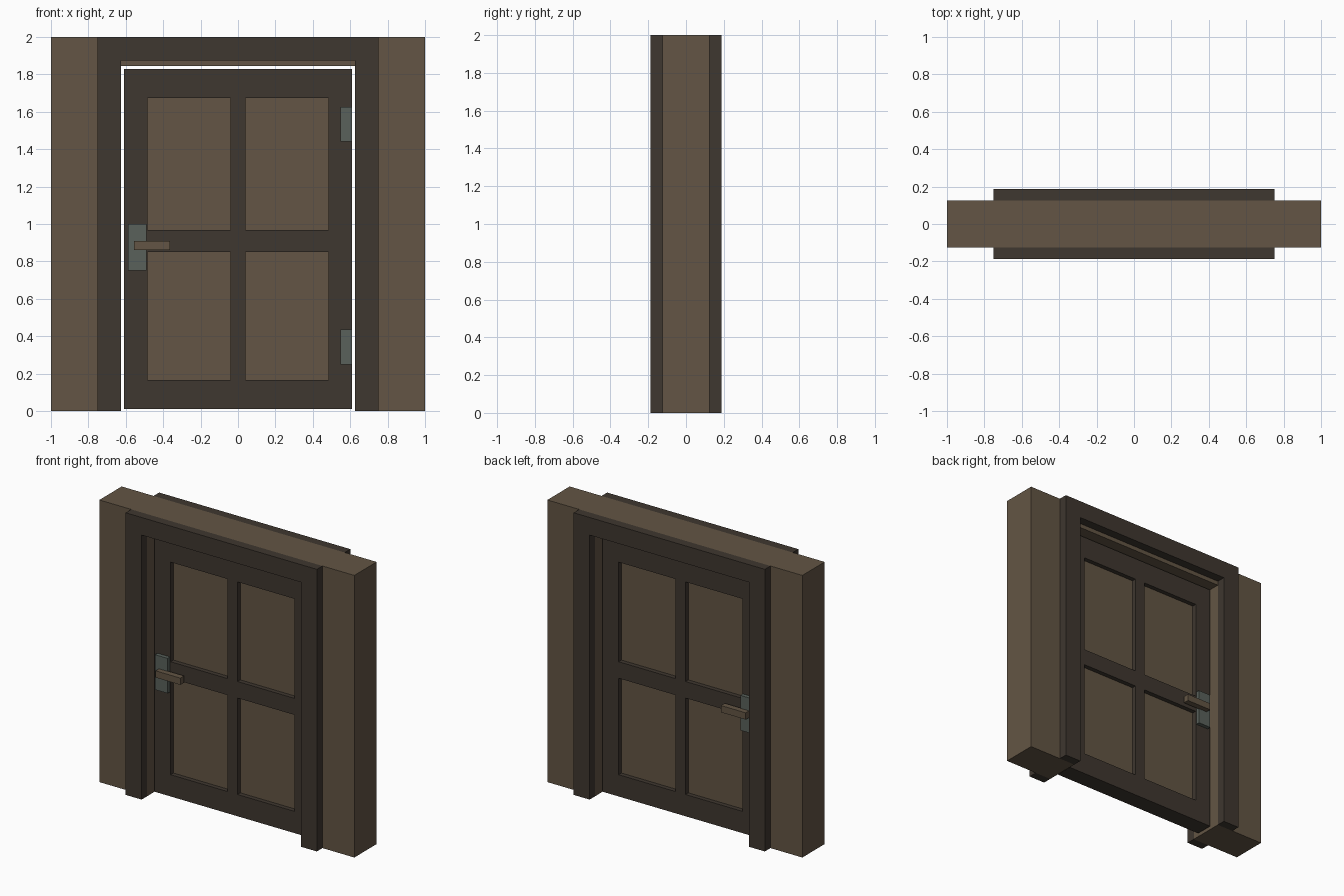
import bpy, bmesh
from mathutils import Matrix

if "Cube" in bpy.data.objects:
    bpy.data.objects.remove(bpy.data.objects["Cube"])


def material(name, rgb):
    m = bpy.data.materials.new(name)
    m.diffuse_color = (*rgb, 1)
    m.use_nodes = True
    m.node_tree.nodes["Principled BSDF"].inputs["Base Color"].default_value = m.diffuse_color
    return m


brown = material("warm_brown", (0.125, 0.091, 0.058))
dark = material("dark_brown", (0.049, 0.038, 0.029))
metal = material("grey_green_metal", (0.10, 0.12, 0.105))


def finish(name, bm, mat):
    bmesh.ops.recalc_face_normals(bm, faces=bm.faces)
    me = bpy.data.meshes.new(name)
    bm.to_mesh(me)
    bm.free()
    me.materials.append(mat)
    ob = bpy.data.objects.new(name, me)
    bpy.context.collection.objects.link(ob)
    return ob


def box(name, x, y, z, mat):
    bm = bmesh.new()
    size = [b - a for a, b in (x, y, z)]
    mid = [(a + b) / 2 for a, b in (x, y, z)]
    bmesh.ops.create_cube(bm, size=1, matrix=Matrix.Translation(mid) @ Matrix.Diagonal((*size, 1)))
    return finish(name, bm, mat)


def rect(x0, x1, z0, z1):
    return [(x0, z0), (x1, z0), (x1, z1), (x0, z1)]


def slab(name, loops, y0, y1, mat):
    """Extrude an outline, with optional holes, from y0 to y1."""
    bm = bmesh.new()
    edges = []
    for loop in loops:
        vs = [bm.verts.new((x, y0, z)) for x, z in loop]
        edges += [bm.edges.new((vs[i - 1], vs[i])) for i in range(len(vs))]
    bmesh.ops.triangle_fill(bm, use_beauty=True, use_dissolve=False, edges=edges, normal=(0, -1, 0))
    res = bmesh.ops.extrude_face_region(bm, geom=bm.faces[:], use_keep_orig=True)
    new = [g for g in res["geom"] if isinstance(g, bmesh.types.BMVert)]
    bmesh.ops.translate(bm, verts=new, vec=(0, y1 - y0, 0))
    return finish(name, bm, mat)


def arch(outer, inner, top):
    """Outline of a doorway surround open at the floor."""
    return [(-outer, 0), (-inner, 0), (-inner, top), (inner, top),
            (inner, 0), (outer, 0), (outer, 2), (-outer, 2)]


# Wall section with the doorway, and the casing on both faces
slab("wall", [arch(1, 0.625, 1.845)], -0.125, 0.125, brown)
slab("front_casing", [arch(0.75, 0.625, 1.875)], -0.1875, -0.125, dark)
slab("back_casing", [arch(0.75, 0.625, 1.875)], 0.125, 0.1875, dark)

# Door frame with four openings
columns = [(-0.485, -0.04), (0.04, 0.485)]
rows = [(0.166, 0.85), (0.967, 1.673)]
holes = [rect(*c, *r) for c in columns for r in rows]
slab("door_frame", [rect(-0.61, 0.61, 0.012, 1.83)] + holes, -0.0625, 0.0625, dark)

# Recessed panels
for c in columns:
    for r in rows:
        box("door_panel", c, (-0.031, 0.031), r, brown)

# Lock plates and lever handles on both faces
for side, s in (("front", -1), ("back", 1)):
    box(side + "_lock_plate", (-0.588, -0.49), sorted((s * 0.0625, s * 0.09)), (0.752, 1.0), metal)
    box(side + "_handle", (-0.557, -0.363), sorted((s * 0.085, s * 0.127)), (0.86, 0.908), brown)

# Hinges
for z in ((0.25, 0.437), (1.442, 1.625)):
    box("hinge", (0.547, 0.61), (-0.078, -0.0625), z, metal)
